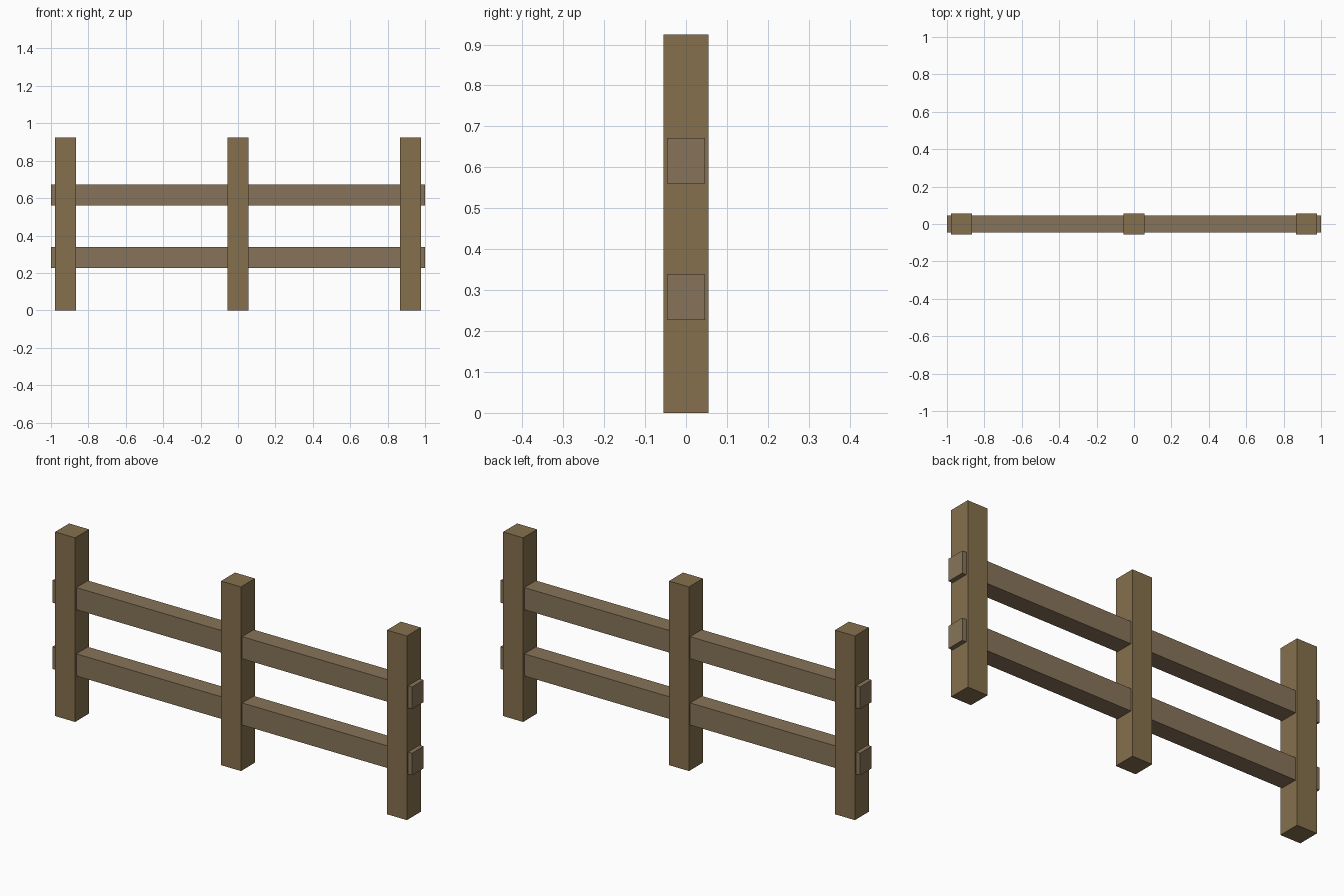
import bpy

if "Cube" in bpy.data.objects:
    bpy.data.objects.remove(bpy.data.objects["Cube"])


def material(name, rgb):
    mat = bpy.data.materials.new(name)
    mat.diffuse_color = (*rgb, 1)
    mat.use_nodes = True
    mat.node_tree.nodes["Principled BSDF"].inputs["Base Color"].default_value = mat.diffuse_color
    return mat


def beam(name, centre, size, mat):
    bpy.ops.mesh.primitive_cube_add(size=1, location=centre)
    obj = bpy.context.object
    obj.name = name
    obj.scale = size
    bpy.ops.object.transform_apply(location=False, rotation=False, scale=True)
    obj.data.materials.append(mat)


post_wood = material("post_wood", (0.235, 0.162, 0.074))
rail_wood = material("rail_wood", (0.245, 0.175, 0.100))

# Upright posts standing on the ground
POST, HEIGHT = 0.111, 0.925
for side, x in (("left", -0.922), ("middle", 0), ("right", 0.922)):
    beam(f"{side}_post", (x, 0, HEIGHT / 2), (POST, POST, HEIGHT), post_wood)

# Horizontal rails running through the posts
for level, z in (("lower", 0.283), ("upper", 0.616)):
    beam(f"{level}_rail", (0, 0, z), (2, 0.092, 0.111), rail_wood)
